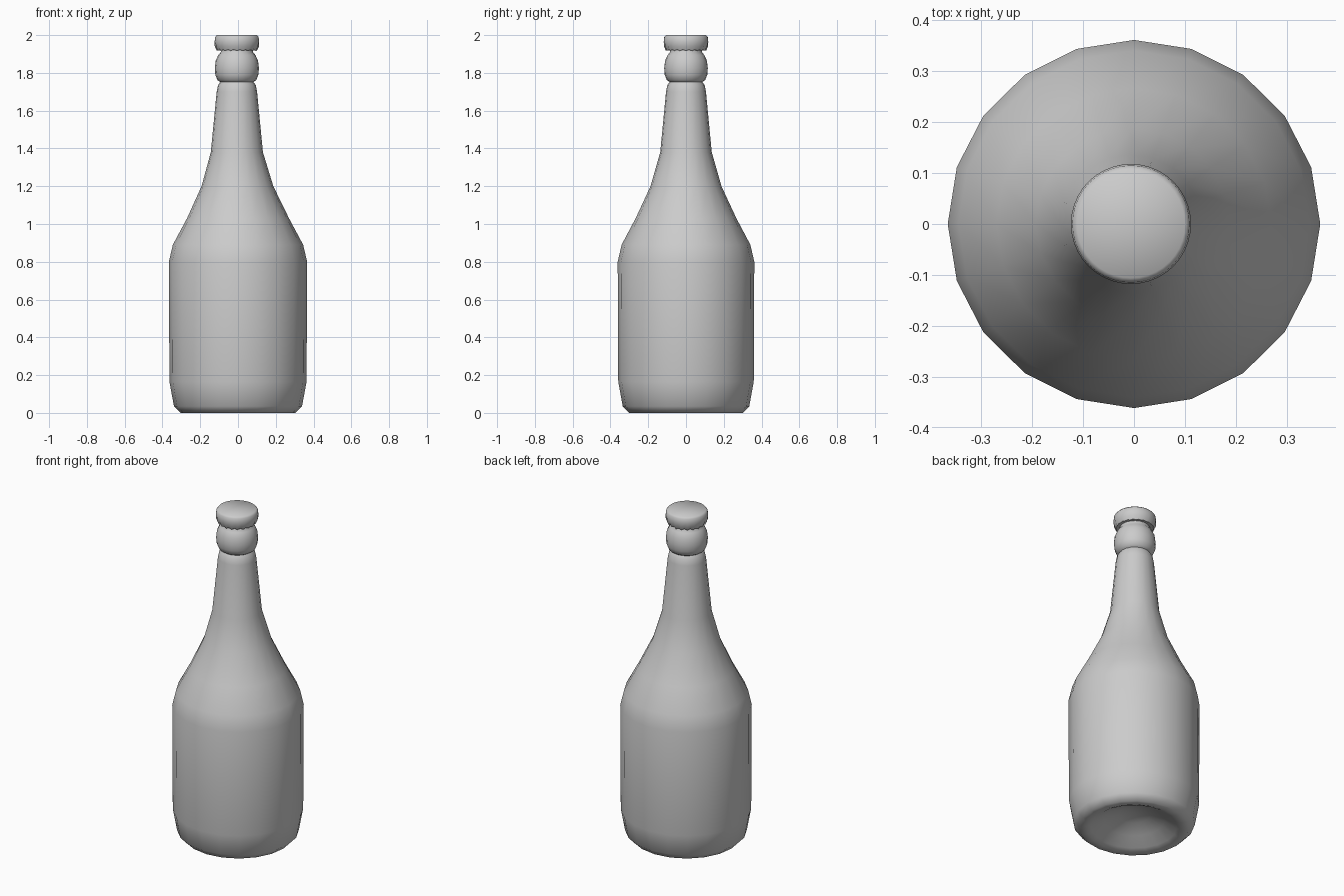
import bpy, bmesh, math

if "Cube" in bpy.data.objects:
    bpy.data.objects.remove(bpy.data.objects["Cube"])

def lathe(name, profile, sides, cx=0.0, sy=1.0, crimp=None, angle=50):
    """Spin (radius, z) points round z; radius 0 makes a pole."""
    bm = bmesh.new()
    rings = []
    for i, (r, z, *x) in enumerate(profile):
        ox = x[0] if x else cx
        if r == 0:
            rings.append([bm.verts.new((ox, 0, z))])
            continue
        ring = []
        for k in range(sides):
            a = 2 * math.pi * k / sides
            dr, dz = crimp[i] if crimp and k % 2 else (0, 0)
            ring.append(bm.verts.new((ox + (r + dr) * math.cos(a), sy * (r + dr) * math.sin(a), z + dz)))
        rings.append(ring)
    for a, b in zip(rings, rings[1:]):
        for k in range(sides):
            n = (k + 1) % sides
            loop = [a[k % len(a)], a[n % len(a)], b[n % len(b)], b[k % len(b)]]
            bm.faces.new(list(dict.fromkeys(loop)))
    bmesh.ops.recalc_face_normals(bm, faces=bm.faces)
    me = bpy.data.meshes.new(name)
    bm.to_mesh(me)
    bm.free()
    ob = bpy.data.objects.new(name, me)
    bpy.context.collection.objects.link(ob)
    bpy.ops.object.select_all(action='DESELECT')
    ob.select_set(True)
    bpy.context.view_layer.objects.active = ob
    bpy.ops.object.shade_smooth_by_angle(angle=math.radians(angle))
    return ob

# Bottle with a domed punt underneath, shoulder, neck and collar bead
N = -0.006
lathe("bottle", [
    (0, 0.10), (0.09, 0.085), (0.17, 0.05), (0.24, 0.01), (0.265, 0.0),
    (0.305, 0.0), (0.339, 0.035), (0.363, 0.165), (0.366, 0.80),
    (0.345, 0.89), (0.27, 1.03), (0.19, 1.20, -0.003), (0.138, 1.38, N),
    (0.107, 1.70, N), (0.100, 1.735, N), (0.088, 1.752, N),
    (0.103, 1.762, N), (0.114, 1.79, N), (0.117, 1.825, N),
    (0.112, 1.865, N), (0.098, 1.895, N), (0.085, 1.91, N), (0.085, 1.93, N),
    (0, 1.93, N)], 20, sy=0.988, angle=75)

# Crimped crown cap
lathe("cap", [
    (0, 1.925), (0.085, 1.922), (0.106, 1.917), (0.117, 1.94), (0.118, 1.965),
    (0.115, 1.99), (0.106, 2.0), (0, 2.0)], 40, cx=N,
    crimp=[(0, 0), (0, 0), (-0.004, 0.006), (-0.004, 0.004), (0, 0), (0, 0), (0, 0), (0, 0)],
    angle=65)
